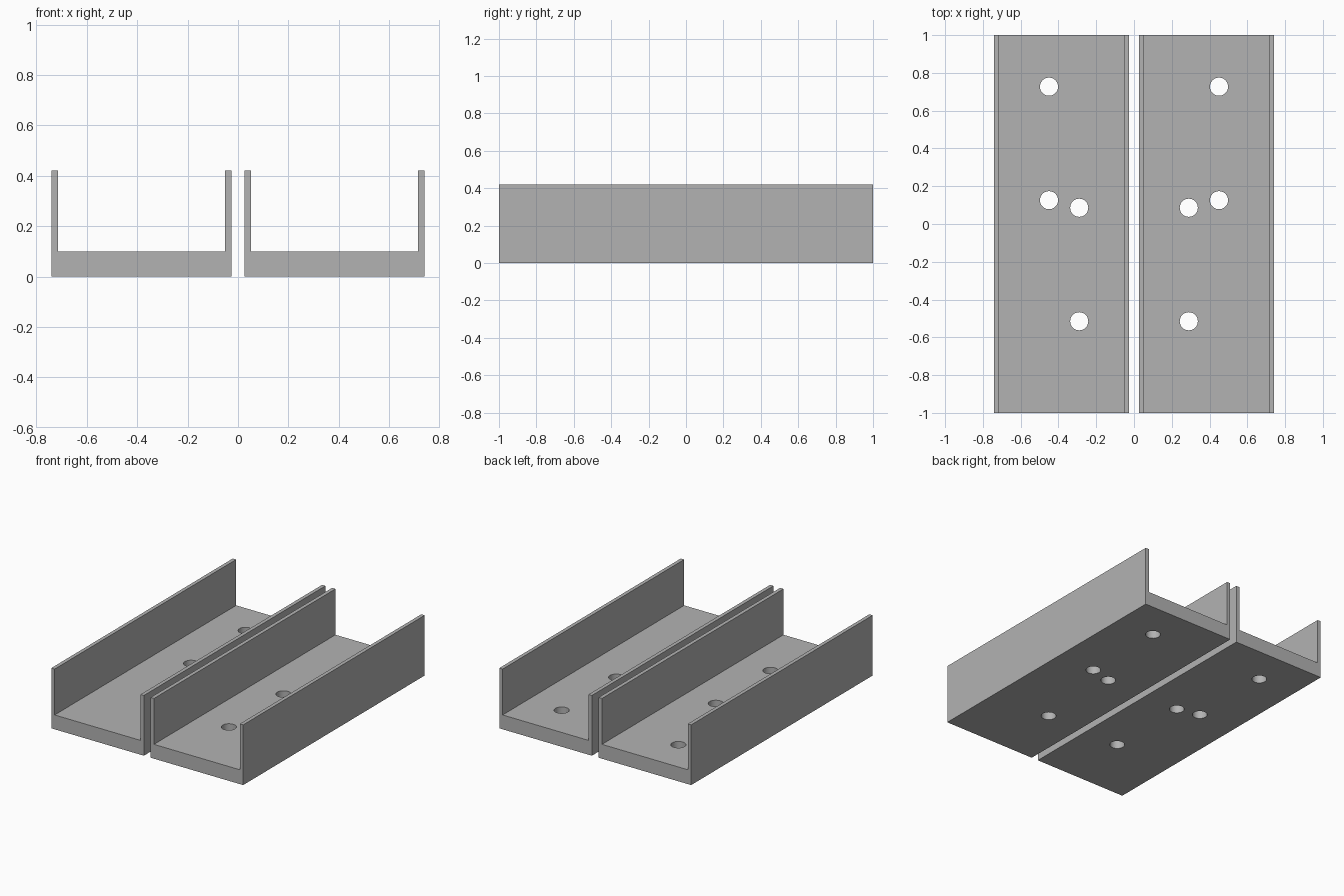
import bpy
import bmesh

LENGTH, HEIGHT, FLOOR, WALL = 2.0, 0.42, 0.10, 0.026
INNER, OUTER = 0.026, 0.74
HOLE_RADIUS = 0.048
HOLES = [(0.45, 0.727), (0.45, 0.126), (0.29, 0.086), (0.29, -0.515)]

cube = bpy.data.objects.get("Cube")
if cube:
    bpy.data.objects.remove(cube, do_unlink=True)

# Plain grey finish
grey = bpy.data.materials.new("plain_grey")
grey.use_nodes = True
colour = (0.45, 0.45, 0.45, 1)
grey.diffuse_color = colour
grey.node_tree.nodes["Principled BSDF"].inputs["Base Color"].default_value = colour


def make_object(name, bm):
    bmesh.ops.recalc_face_normals(bm, faces=bm.faces)
    mesh = bpy.data.meshes.new(name)
    bm.to_mesh(mesh)
    bm.free()
    mesh.materials.append(grey)
    obj = bpy.data.objects.new(name, mesh)
    bpy.context.collection.objects.link(obj)
    return obj


def make_channel(name, side):
    # U-shaped section drawn at the front and extruded to the back
    a, b = INNER, OUTER
    profile = [(a, 0), (b, 0), (b, HEIGHT), (b - WALL, HEIGHT),
               (b - WALL, FLOOR), (a + WALL, FLOOR), (a + WALL, HEIGHT), (a, HEIGHT)]
    bm = bmesh.new()
    section = bm.faces.new([bm.verts.new((side * x, -LENGTH / 2, z)) for x, z in profile])
    result = bmesh.ops.extrude_face_region(bm, geom=[section])
    back = [v for v in result["geom"] if isinstance(v, bmesh.types.BMVert)]
    bmesh.ops.translate(bm, verts=back, vec=(0, LENGTH, 0))
    return make_object(name, bm)


def make_cutter(name, side):
    # Round pins for the screw holes through the floor
    bm = bmesh.new()
    for x, y in HOLES:
        pin = bmesh.ops.create_cone(bm, cap_ends=True, segments=32, radius1=HOLE_RADIUS,
                                    radius2=HOLE_RADIUS, depth=FLOOR * 2)
        bmesh.ops.translate(bm, verts=pin["verts"], vec=(side * x, y, FLOOR / 2))
    return make_object(name, bm)


# Two mirrored channels, drilled through the floor
for label, side in (("left", 1), ("right", -1)):
    channel = make_channel(label + "_channel", side)
    cutter = make_cutter(label + "_hole_cutter", side)
    cutter.hide_render = True
    drill = channel.modifiers.new("screw_holes", "BOOLEAN")
    drill.operation = "DIFFERENCE"
    drill.solver = "EXACT"
    drill.object = cutter

    bpy.ops.object.select_all(action="DESELECT")
    channel.select_set(True)
    bpy.context.view_layer.objects.active = channel
    bpy.ops.object.modifier_apply(modifier=drill.name)
    bpy.data.objects.remove(cutter, do_unlink=True)
    bpy.ops.object.shade_smooth_by_angle()
